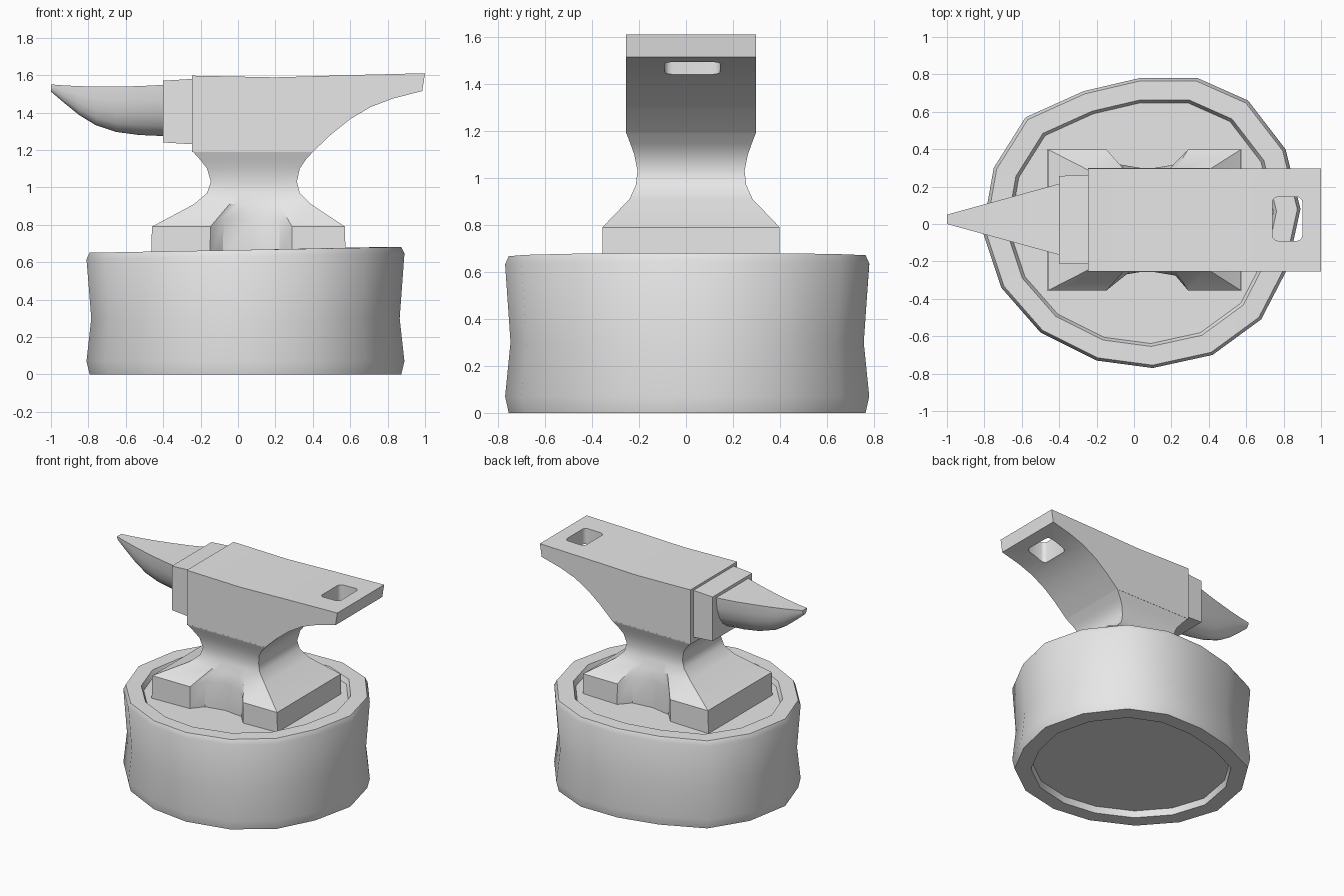
import bpy
import bmesh
from math import cos, sin, pi, radians

cube = bpy.data.objects.get("Cube")
if cube:
    bpy.data.objects.remove(cube, do_unlink=True)

grey = bpy.data.materials.new("plain_grey")
grey.use_nodes = True
grey.diffuse_color = (0.8, 0.8, 0.8, 1)
grey.node_tree.nodes["Principled BSDF"].inputs["Base Color"].default_value = (0.8, 0.8, 0.8, 1)


def loft(name, rings, angle=35):
    """Skin a stack of closed rings and cap both ends."""
    bm = bmesh.new()
    loops = [[bm.verts.new(p) for p in ring] for ring in rings]
    n = len(loops[0])
    for a, b in zip(loops, loops[1:]):
        for i in range(n):
            j = (i + 1) % n
            bm.faces.new((a[i], a[j], b[j], b[i]))
    bm.faces.new(loops[0][::-1])
    bm.faces.new(loops[-1])
    bmesh.ops.recalc_face_normals(bm, faces=bm.faces)
    mesh = bpy.data.meshes.new(name)
    bm.to_mesh(mesh)
    bm.free()
    obj = bpy.data.objects.new(name, mesh)
    bpy.context.collection.objects.link(obj)
    mesh.materials.append(grey)
    shade(obj, angle)
    return obj


def shade(obj, angle=35):
    bpy.ops.object.select_all(action="DESELECT")
    obj.select_set(True)
    bpy.context.view_layer.objects.active = obj
    bpy.ops.object.shade_smooth_by_angle(angle=radians(angle))


# Wooden block: uneven outline, pinched sides, recessed top and bottom
outline = [(.03, .78), (.34, .78), (.61, .66), (.81, .40), (.89, .08), (.82, -.24),
           (.68, -.51), (.42, -.70), (.10, -.77), (-.20, -.73), (-.50, -.58),
           (-.71, -.34), (-.81, -.04), (-.75, .30), (-.58, .57), (-.27, .71)]
# scale, height, tilt
levels = [(.83, .05, 0), (.84, 0, 0), (.98, 0, 0), (1, .07, 0), (.97, .30, 0),
          (1, .63, .018), (.98, .665, .018), (.85, .665, .018), (.83, .63, .018)]
cx = .04
loft("stump", [[(cx + (x - cx) * s, y * s, z + t * x) for x, y in outline]
               for s, z, t in levels])

# Foot and waist: rectangles with an arched notch in the front and back of the foot
MID_Y = .0215
notch = [(.303, 0, 0), (.37, .08, .03), (.515, .105, .04), (.66, .08, .03), (.726, 0, 0)]


def waist_ring(z, x0, x1, half, bite, lift):
    side = [(0, 0, 0)] + notch + [(1, 0, 0)]
    front = [(x0 + (x1 - x0) * u, -half + d * bite, z + h * lift) for u, d, h in side]
    back = [(x, -y, h) for x, y, h in reversed(front)]
    return [(x, y + MID_Y, h) for x, y, h in front + back]


loft("foot_and_waist", [waist_ring(*r) for r in [
    (.62, -.465, .575, .377, 1, 0), (.79, -.46, .572, .377, 1, 1),
    (.91, -.235, .39, .262, 0, 0), (.97, -.165, .33, .235, 0, 0),
    (1.03, -.145, .315, .228, 0, 0), (1.10, -.165, .33, .242, 0, 0),
    (1.145, -.20, .36, .258, 0, 0), (1.195, -.245, .405, .277, 0, 0)]])

# Head with a sweeping heel
profile = [(-.245, 1.19), (.40, 1.19), (.50, 1.285), (.60, 1.365), (.71, 1.43),
           (.83, 1.475), (.985, 1.515), (1, 1.61), (.6, 1.60), (.2, 1.588), (-.245, 1.597)]
head = loft("head", [[(x, y, z) for x, z in profile] for y in (-.255, .298)])

# Square hole with rounded corners through the heel
hole = []
for k, (sx, sy) in enumerate([(1, 1), (-1, 1), (-1, -1), (1, -1)]):
    for i in range(4):
        a = (k + i / 3) * pi / 2
        hole.append((.82 + sx * .05 + .03 * cos(a), .0275 + sy * .088 + .03 * sin(a)))
cutter = loft("hole_cutter", [[(x, y, z) for x, y in hole] for z in (1.3, 1.8)])
cutter.hide_render = True
mod = head.modifiers.new("hole", "BOOLEAN")
mod.operation = "DIFFERENCE"
mod.solver = "EXACT"
mod.object = cutter
bpy.context.view_layer.objects.active = head
bpy.ops.object.modifier_apply(modifier=mod.name)
bpy.data.objects.remove(cutter, do_unlink=True)
shade(head)


# Step block between head and horn
def step_ring(x, y0, y1, z0, z1):
    return [(x, y0, z0), (x, y1, z0), (x, y1, z1), (x, y0, z1)]


loft("step_block", [step_ring(-.40, -.21, .257, 1.24, 1.57),
                    step_ring(-.24, -.215, .262, 1.23, 1.58)])


# Horn: flat top, rounded belly, narrowing to the tip
def horn_ring(x, bottom, top):
    t = (x + 1) / .6
    half = .025 + .165 * t
    arc = [pi * i / 10 for i in range(11)]
    return [(x, .025 + half * cos(a), top - (top - bottom) * sin(a)) for a in arc]


loft("horn", [horn_ring(*r) for r in [
    (-1, 1.512, 1.55), (-.93, 1.452, 1.545), (-.85, 1.387, 1.541), (-.76, 1.332, 1.539),
    (-.65, 1.296, 1.539), (-.53, 1.28, 1.541), (-.395, 1.274, 1.548)]])
